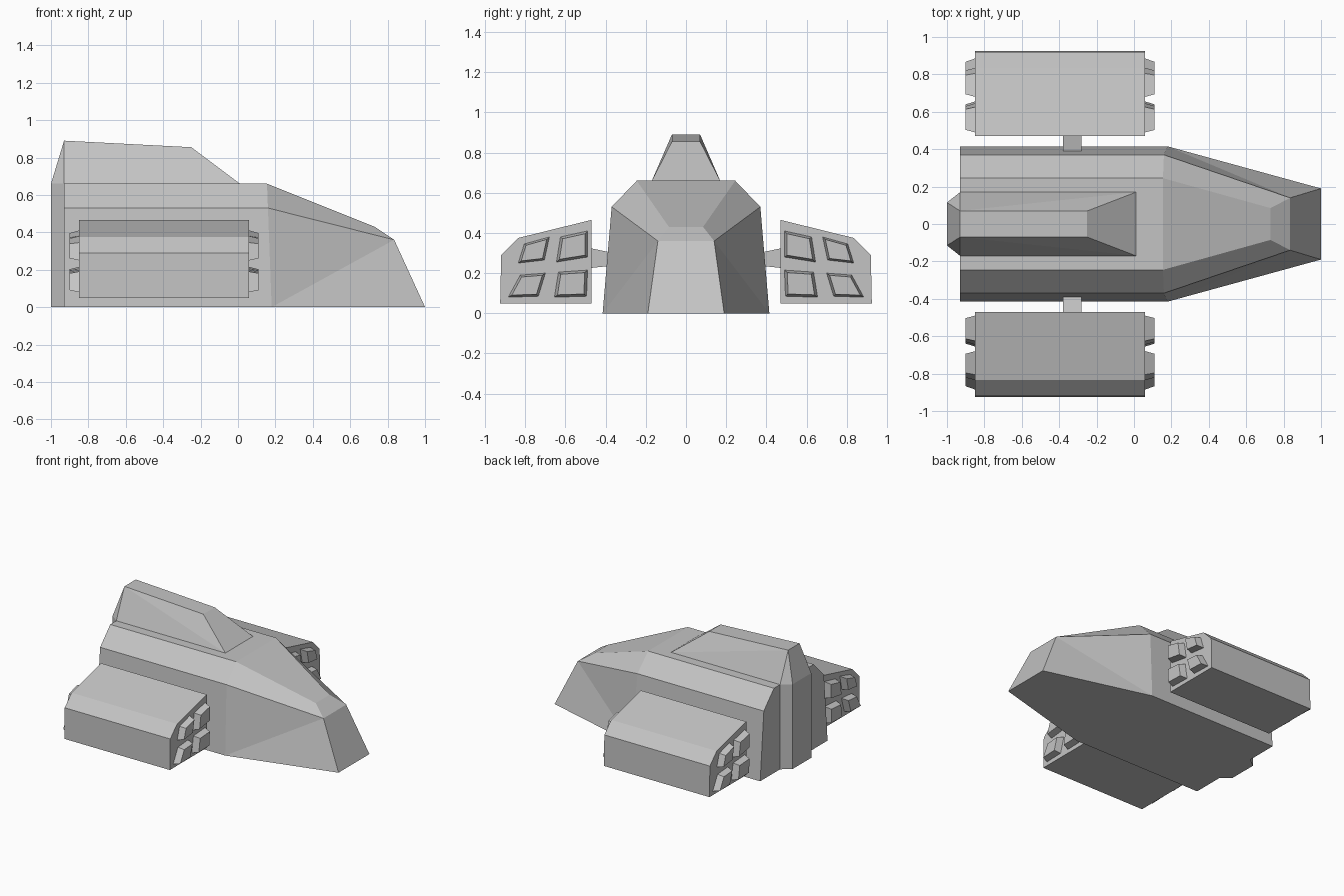
import bpy
import bmesh

if "Cube" in bpy.data.objects:
    bpy.data.objects.remove(bpy.data.objects["Cube"], do_unlink=True)

grey = bpy.data.materials.new("hull grey")
grey.use_nodes = True
colour = (0.55, 0.55, 0.55, 1)
grey.diffuse_color = colour
grey.node_tree.nodes["Principled BSDF"].inputs["Base Color"].default_value = colour


def finish(name, bm):
    bmesh.ops.recalc_face_normals(bm, faces=bm.faces)
    mesh = bpy.data.meshes.new(name)
    bm.to_mesh(mesh)
    bm.free()
    mesh.materials.append(grey)
    obj = bpy.data.objects.new(name, mesh)
    bpy.context.collection.objects.link(obj)
    return obj


def skin(bm, a, b, skip=()):
    """Join two rings of vertices with quads."""
    for i in range(len(a)):
        if i not in skip:
            j = (i + 1) % len(a)
            bm.faces.new((a[i], a[j], b[j], b[i]))


def prism(name, ring_a, ring_b):
    """Closed solid between two matching outlines."""
    bm = bmesh.new()
    a = [bm.verts.new(p) for p in ring_a]
    b = [bm.verts.new(p) for p in ring_b]
    skin(bm, a, b)
    bm.faces.new(a)
    bm.faces.new(b)
    return finish(name, bm)


def mirrored(points):
    """Half section followed by its reflection across the centre plane."""
    return points + [(x, -y, z) for x, y, z in reversed(points)]


# Main hull: straight rear section and tapered nose
tail = [(-0.93, 0.415, 0), (-0.93, 0.37, 0.53), (-0.93, 0.245, 0.66)]
middle = [(0.18, 0.415, 0), (0.16, 0.37, 0.53), (0.155, 0.245, 0.66)]
nose = [(1, 0.19, 0), (0.835, 0.14, 0.36), (0.73, 0.085, 0.43)]
bm = bmesh.new()
t, m, n = [[bm.verts.new(p) for p in mirrored(s)] for s in (tail, middle, nose)]
skin(bm, t, m)
skin(bm, m, n, skip=(0, 4))
for low, high in ((0, 1), (5, 4)):
    bm.faces.new((m[low], m[high], n[high]))
    bm.faces.new((m[low], n[high], n[low]))
bm.faces.new(t)
bm.faces.new((n[1], n[2], n[3], n[4]))
bm.faces.new((n[0], n[1], n[4], n[5]))
finish("main_hull", bm)

# Dorsal cabin that runs down the stern as a chamfered column
bm = bmesh.new()
cabin = [(-0.93, 0.07, 0.89), (-0.25, 0.07, 0.855), (0.01, 0.17, 0.66),
         (-0.93, 0.17, 0.66), (-1, 0.115, 0.66), (-1, 0.115, 0), (-0.93, 0.17, 0)]
for p in mirrored(cabin):
    bm.verts.new(p)
bmesh.ops.convex_hull(bm, input=bm.verts)
bmesh.ops.dissolve_limit(bm, angle_limit=0.01, verts=bm.verts, edges=bm.edges)
finish("dorsal_cabin", bm)

# Side pods with pylons and four raised blocks on each end
pod = [(0.47, 0.05), (0.925, 0.05), (0.92, 0.29), (0.835, 0.375), (0.47, 0.465)]
blocks = {
    "upper_inner": [(0.49, 0.28), (0.49, 0.41), (0.63, 0.425), (0.645, 0.255)],
    "upper_outer": [(0.705, 0.265), (0.68, 0.38), (0.805, 0.345), (0.835, 0.25)],
    "lower_inner": [(0.495, 0.085), (0.49, 0.215), (0.635, 0.205), (0.655, 0.08)],
    "lower_outer": [(0.735, 0.085), (0.7, 0.2), (0.825, 0.19), (0.885, 0.08)],
}
blocks["upper_inner"][1:3] = [(0.49, 0.39), (0.625, 0.42)]
blocks["upper_inner"][1:3] = [(0.49, 0.41), (0.625, 0.38)]
x_back, x_front, depth, shrink = -0.85, 0.06, 0.05, 0.82

for side, s in (("left", 1), ("right", -1)):
    prism(side + "_pod", [(x_back, s * y, z) for y, z in pod],
          [(x_front, s * y, z) for y, z in pod])

    inner = [(-0.38, 0.235), (-0.28, 0.235), (-0.28, 0.305), (-0.38, 0.305)]
    outer = [(-0.38, 0.225), (-0.28, 0.225), (-0.28, 0.325), (-0.38, 0.325)]
    prism(side + "_pylon", [(x, s * 0.385, z) for x, z in inner],
          [(x, s * 0.48, z) for x, z in outer])

    for label, quad in blocks.items():
        cy = sum(y for y, z in quad) / 4
        cz = sum(z for y, z in quad) / 4
        tip = [(cy + (y - cy) * shrink, cz + (z - cz) * shrink) for y, z in quad]
        for end, x, d in (("front", x_front, depth), ("rear", x_back, -depth)):
            prism(f"{side}_{end}_{label}_block",
                  [(x, s * y, z) for y, z in quad],
                  [(x + d, s * y, z) for y, z in tip])
